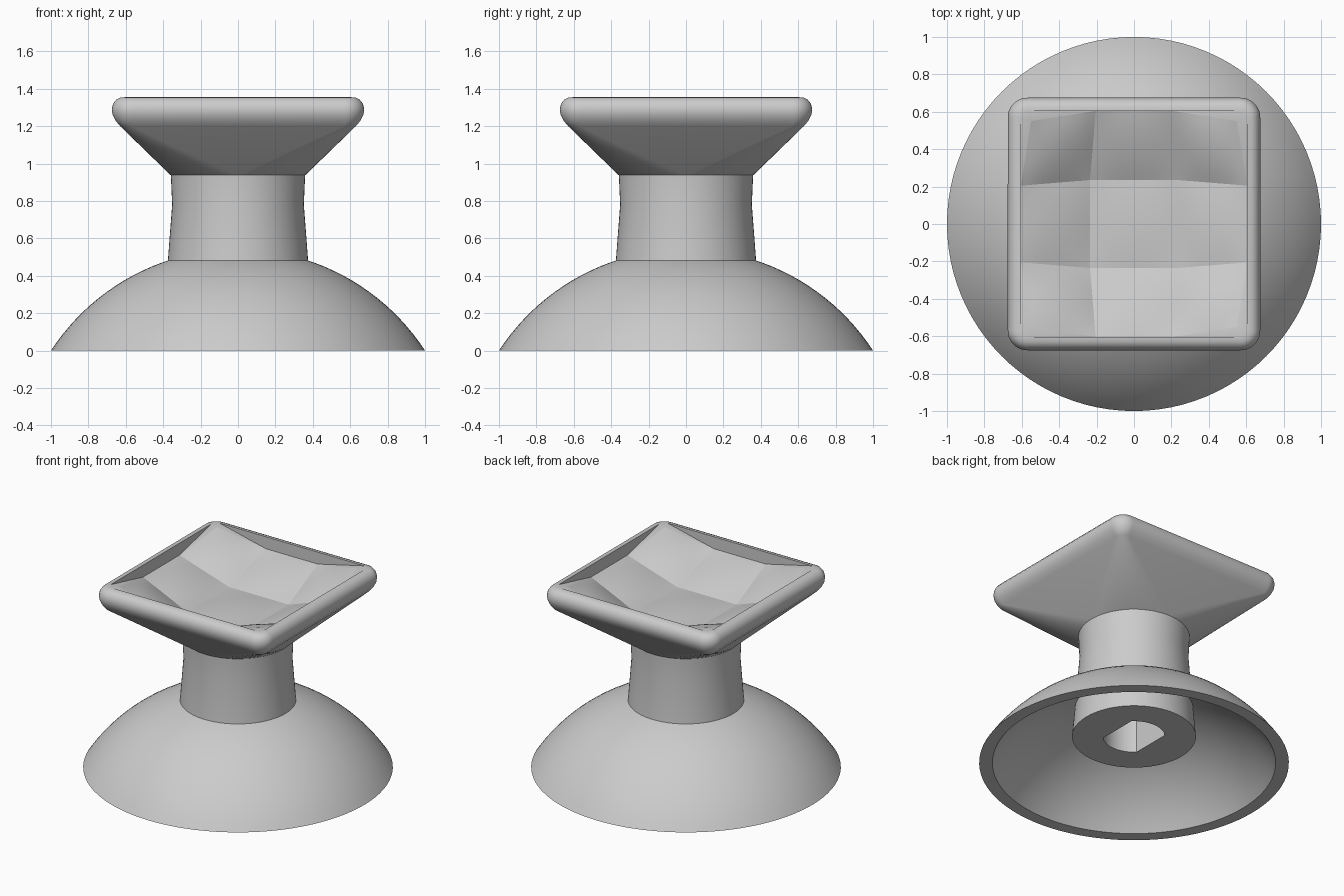
import bpy, bmesh, math
from mathutils import Vector, Matrix

cube = bpy.data.objects.get("Cube")
if cube:
    bpy.data.objects.remove(cube, do_unlink=True)

grey = bpy.data.materials.new("light_grey")
grey.use_nodes = True
GREY = (0.6, 0.6, 0.6, 1)
grey.diffuse_color = GREY
grey.node_tree.nodes["Principled BSDF"].inputs["Base Color"].default_value = GREY


def finish(name, bm, recalc=True, merge=True):
    """Turn a bmesh into a smooth-shaded object with crisp edges."""
    if merge:
        bmesh.ops.remove_doubles(bm, verts=bm.verts, dist=0.0005)
    if recalc:
        bmesh.ops.recalc_face_normals(bm, faces=bm.faces)
    mesh = bpy.data.meshes.new(name)
    bm.to_mesh(mesh)
    bm.free()
    mesh.materials.append(grey)
    obj = bpy.data.objects.new(name, mesh)
    bpy.context.collection.objects.link(obj)
    bpy.ops.object.select_all(action='DESELECT')
    obj.select_set(True)
    bpy.context.view_layer.objects.active = obj
    bpy.ops.object.shade_smooth_by_angle(angle=math.radians(35))
    return obj


def loft(bm, rings, closed=False):
    """Skin a list of equal-length point rings."""
    loops = [[bm.verts.new(p) for p in ring] for ring in rings]
    pairs = list(zip(loops, loops[1:]))
    if closed:
        pairs.append((loops[-1], loops[0]))
    n = len(loops[0])
    for a, b in pairs:
        for i in range(n):
            j = (i + 1) % n
            bm.faces.new((a[i], a[j], b[j], b[i]))
    return loops


def circle(r, z, n=96, flat=9.0):
    """Circle, optionally flattened on both x sides."""
    pts = []
    for i in range(n):
        a = math.tau * i / n
        x = max(-flat, min(flat, r * math.cos(a)))
        pts.append((x, r * math.sin(a), z))
    return pts


def arc_rings(r_out, r_in, centre_z, steps=16):
    """Rings up a sphere zone between two ring radii."""
    radius = math.hypot(r_out, centre_z)
    a0, a1 = math.asin(r_out / radius), math.asin(r_in / radius)
    rings = []
    for i in range(steps + 1):
        a = a0 + (a1 - a0) * i / steps
        rings.append(circle(radius * math.sin(a), centre_z + radius * math.cos(a)))
    return rings


# Hollow domed skirt
bm = bmesh.new()
loft(bm, arc_rings(1.0, 0.3, -0.651) + arc_rings(0.915, 0.3, -0.651)[::-1], closed=True)
finish("dome_skirt", bm)

# Stem with its lower boss and the double-flat shaft socket
SOCKET_TOP, BOSS_Z = 0.75, 0.195
bm = bmesh.new()
loops = loft(bm, [
    circle(0.2, SOCKET_TOP, flat=0.1414), circle(0.2, BOSS_Z, flat=0.1414),
    circle(0.4, BOSS_Z), circle(0.375, 0.48), circle(0.352, 0.78), circle(0.359, 0.94),
])
bm.faces.new(loops[0])
bm.faces.new(loops[-1])
finish("stem", bm)

# Head: round neck blending to a rounded square rim
ARC = 10


def rounded_square(half, r, z):
    pts = []
    for q in range(4):
        turn = Matrix.Rotation(q * math.pi / 2, 3, 'Z')
        for i in range(ARC + 1):
            a = math.pi / 2 * i / ARC
            pts.append(turn @ Vector((half - r + r * math.cos(a), half - r + r * math.sin(a), z)))
    return pts


RIM = 1.355
INNER = Vector((0.235, 0.235, RIM - 0.225))
EDGE_A = Vector((0.605, 0.205, RIM - 0.085))
EDGE_B = Vector((0.205, 0.605, RIM - 0.085))
CORNER = Vector((0.55, 0.55, RIM - 0.005))


def flip_x(v):
    return Vector((-v.x, v.y, v.z))


profile = [(0.63, 1.2), (0.655, 1.23), (0.67, 1.26), (0.675, 1.29),
           (0.668, 1.32), (0.65, 1.343), (0.63, 1.352), (0.605, RIM)]
bm = bmesh.new()
loops = loft(bm, [rounded_square(0.36, 0.36, 0.938)]
             + [rounded_square(h, h - 0.57, z) for h, z in profile])
rim = loops[-1]
for q in range(4):
    # Inner walls between the rim and the dish
    turn = Matrix.Rotation(q * math.pi / 2, 3, 'Z')
    c1, e1, e2, c2 = [bm.verts.new(turn @ p) for p in
                      (CORNER, EDGE_B, flip_x(EDGE_B), flip_x(CORNER))]
    start = q * (ARC + 1)
    a, b = rim[start + ARC], rim[(start + ARC + 1) % len(rim)]
    bm.faces.new((a, b, e2, e1))
    bm.faces.new((a, e1, c1))
    bm.faces.new((b, c2, e2))
    for i in range(start, start + ARC):
        bm.faces.new((rim[i], rim[i + 1], c1))
finish("head", bm, recalc=False)

# Dished top: nine softly pillowed patches meeting at creases
STEPS = 10


def patch(bm, corners, bump):
    a, b, c, d = corners
    grid = []
    for i in range(STEPS + 1):
        u = i / STEPS
        row = []
        for j in range(STEPS + 1):
            v = j / STEPS
            p = a.lerp(b, u).lerp(d.lerp(c, u), v)
            p.z += bump * 16 * u * (1 - u) * v * (1 - v)
            row.append(bm.verts.new(p))
        grid.append(row)
    for i in range(STEPS):
        for j in range(STEPS):
            bm.faces.new((grid[i][j], grid[i + 1][j], grid[i + 1][j + 1], grid[i][j + 1]))


bm = bmesh.new()
turns = [Matrix.Rotation(q * math.pi / 2, 3, 'Z') for q in range(4)]
patch(bm, [t @ INNER for t in turns], 0.012)
for t in turns:
    patch(bm, [t @ p for p in (INNER, EDGE_A, CORNER, EDGE_B)], 0.02)
    patch(bm, [t @ p for p in (INNER, EDGE_B, flip_x(EDGE_B), flip_x(INNER))], 0.015)
finish("dish", bm, recalc=False, merge=False)
